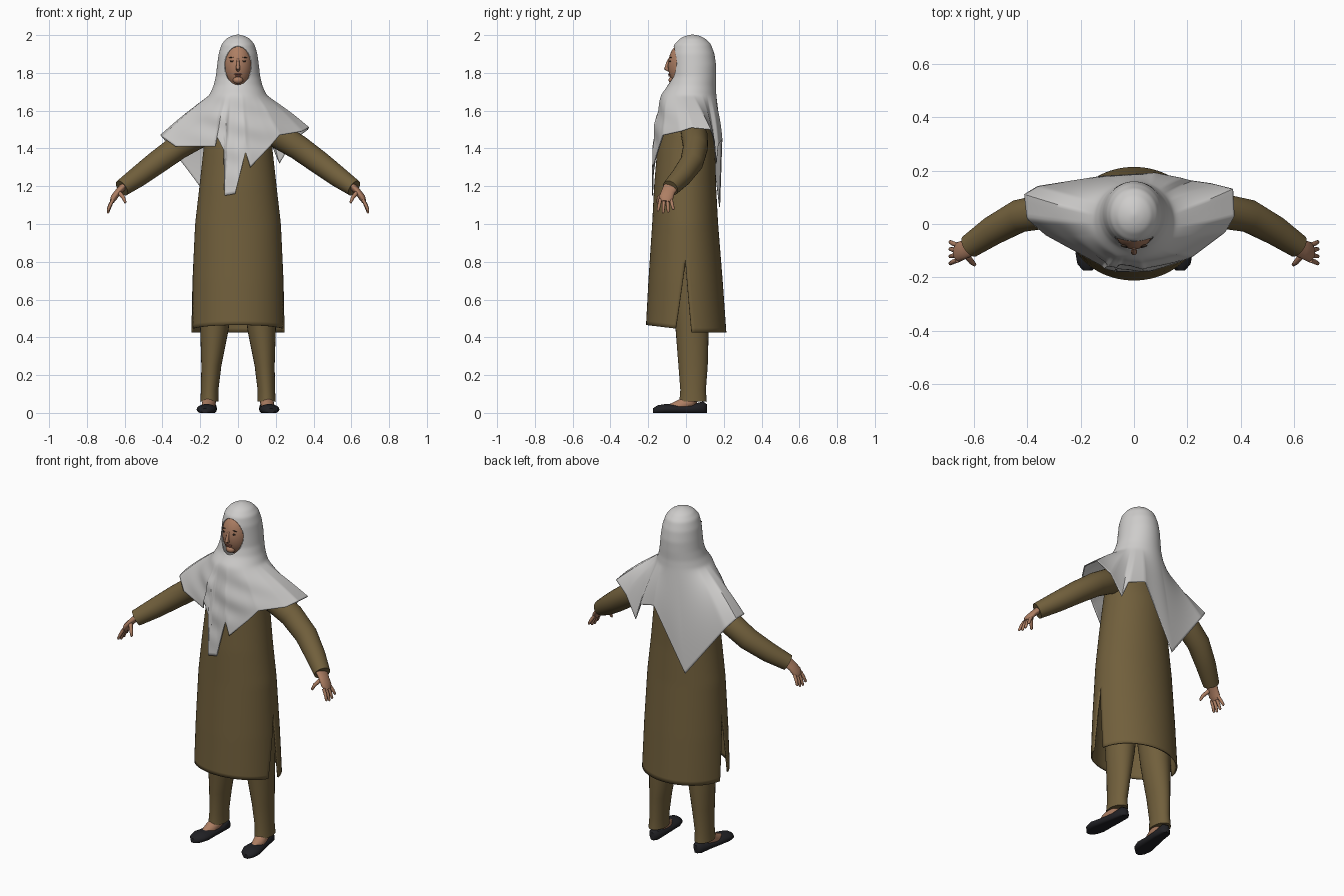
import bpy, bmesh
from math import sin, cos, pi, radians, sqrt
from mathutils import Vector, Matrix

cube = bpy.data.objects.get("Cube")
if cube:
    bpy.data.objects.remove(cube, do_unlink=True)


def material(name, r, g, b):
    mat = bpy.data.materials.new(name)
    mat.use_nodes = True
    mat.diffuse_color = (r, g, b, 1)
    shader = mat.node_tree.nodes["Principled BSDF"]
    shader.inputs["Base Color"].default_value = (r, g, b, 1)
    shader.inputs["Roughness"].default_value = 0.8
    return mat


CLOTH = material("pale grey cloth", 0.62, 0.61, 0.6)
BROWN = material("olive brown cloth", 0.165, 0.115, 0.045)
SKIN = material("skin", 0.42, 0.21, 0.125)
BLACK = material("black leather", 0.015, 0.015, 0.018)
LIP = material("lip", 0.3, 0.11, 0.075)
HAIR = material("dark brow", 0.035, 0.022, 0.015)


def finish(name, bm, mat, thickness=0):
    bmesh.ops.recalc_face_normals(bm, faces=bm.faces)
    mesh = bpy.data.meshes.new(name)
    bm.to_mesh(mesh)
    bm.free()
    mesh.materials.append(mat)
    obj = bpy.data.objects.new(name, mesh)
    bpy.context.collection.objects.link(obj)
    bpy.ops.object.select_all(action="DESELECT")
    obj.select_set(True)
    bpy.context.view_layer.objects.active = obj
    bpy.ops.object.shade_smooth_by_angle(angle=radians(50))
    if thickness:
        solid = obj.modifiers.new("thickness", "SOLIDIFY")
        solid.thickness = thickness
        solid.offset = 0
    return obj


def add_rows(bm, rows, closed=True, caps=True):
    """Bridge rows of points into a skin of quads."""
    grid = [[bm.verts.new(p) for p in row] for row in rows]
    count = len(grid[0])
    for low, high in zip(grid, grid[1:]):
        for i in range(count if closed else count - 1):
            j = (i + 1) % count
            bm.faces.new((low[i], low[j], high[j], high[i]))
    if closed and caps:
        bm.faces.new(grid[0])
        bm.faces.new(grid[-1])


def sample(table, key):
    """Linear lookup in rows sorted by their first value."""
    if key <= table[0][0]:
        return table[0][1:]
    for a, b in zip(table, table[1:]):
        if key <= b[0]:
            t = (key - a[0]) / (b[0] - a[0])
            return [p + (q - p) * t for p, q in zip(a[1:], b[1:])]
    return table[-1][1:]


def oval(u, z, half_width, front, back, cx=0):
    """Point on a level oval; u = 0 faces forward."""
    return Vector((cx + half_width * sin(u),
                   (front + back) / 2 - (back - front) / 2 * cos(u), z))


def tube(name, points, mat, side=1, wide=1, sides=20):
    """Round or flattened tube through (x, y, z, radius) points."""
    centres = [Vector((side * p[0], p[1], p[2])) for p in points]
    rows = []
    for i, c in enumerate(centres):
        along = (centres[min(i + 1, len(points) - 1)] - centres[max(i - 1, 0)]).normalized()
        across = Vector((0, 1, 0))
        across = (across - along * across.dot(along)).normalized()
        up = along.cross(across)
        r = points[i][3]
        rows.append([c + across * r * wide * cos(a) + up * r * sin(a)
                     for a in (2 * pi * k / sides for k in range(sides))])
    bm = bmesh.new()
    add_rows(bm, rows)
    return finish(name, bm, mat)


def ellipsoid(name, centre, size, mat, tilt=0):
    bm = bmesh.new()
    turn = Matrix.Translation(centre) @ Matrix.Rotation(tilt, 4, "Y") @ Matrix.Diagonal((*size, 1))
    bmesh.ops.create_uvsphere(bm, u_segments=32, v_segments=20, radius=1, matrix=turn)
    return finish(name, bm, mat)


# Tunic: front and back panels joined at the sides, split below the hip
tunic = [(0.42, 0.245, -0.21, 0.21), (0.7, 0.237, -0.195, 0.19), (1.0, 0.223, -0.175, 0.166),
         (1.2, 0.2, -0.165, 0.155), (1.4, 0.178, -0.148, 0.15), (1.5, 0.17, -0.125, 0.13),
         (1.58, 0.13, -0.09, 0.1), (1.66, 0.06, -0.04, 0.07)]
bm = bmesh.new()
for middle, gap, lift, dip in ((0, 0.26, 0.015, 0.025), (pi, 0.14, 0, 0)):
    rows = []
    for r in range(51):
        level = 0.425 + 1.235 * r / 50
        split = max(0, (0.8 - level) / 0.375)
        reach = pi / 2 - gap * split
        row = []
        for i in range(33):
            off = reach * (i / 16 - 1)
            z = level + split * (lift + dip * cos(off))
            row.append(oval(middle + off, z, *sample(tunic, z)))
        rows.append(row)
    add_rows(bm, rows, closed=False)
bmesh.ops.remove_doubles(bm, verts=bm.verts, dist=0.0005)
finish("tunic", bm, BROWN, 0.008)

# Head scarf: hood rings that flow into an uneven hem, listed by angle
hood = [(1.68, 0.15, -0.132, 0.158), (1.73, 0.127, -0.095, 0.155), (1.78, 0.115, -0.078, 0.157),
        (1.84, 0.108, -0.075, 0.157), (1.9, 0.1, -0.072, 0.148), (1.95, 0.085, -0.06, 0.13),
        (1.98, 0.06, -0.03, 0.1), (1.995, 0.03, 0, 0.07), (2.0, 0.004, 0.03, 0.04)]
hem = [(0, 0, -0.178, 1.22), (8, 0.04, -0.175, 1.38), (14, 0.065, -0.175, 1.3),
       (30, 0.17, -0.14, 1.41), (42, 0.22, -0.12, 1.47), (65, 0.34, -0.03, 1.49),
       (80, 0.375, 0.03, 1.51), (100, 0.37, 0.13, 1.5), (120, 0.29, 0.15, 1.44),
       (132, 0.22, 0.16, 1.32), (142, 0.18, 0.17, 1.42), (156, 0.08, 0.19, 1.45),
       (200, -0.12, 0.178, 1.09), (245, -0.36, 0.14, 1.41), (262, -0.41, 0.11, 1.47),
       (275, -0.4, 0.02, 1.46), (290, -0.33, -0.04, 1.41), (328, -0.12, -0.155, 1.41),
       (336, -0.11, -0.165, 1.46), (342, -0.075, -0.175, 1.39), (346, -0.072, -0.178, 1.15),
       (356, -0.015, -0.178, 1.16), (360, 0, -0.178, 1.22)]
angles = range(0, 360, 2)
rows = []
for r in range(61):
    z = 2.0 - 0.32 * (r / 60) ** 1.3
    rows.append([oval(radians(a), z, *sample(hood, z)) for a in angles])
collar = rows[-1]
for r in range(1, 31):
    t = r / 30
    row = []
    for a, start in zip(angles, collar):
        p = start.lerp(Vector(sample(hem, a)), t)
        outward = Vector((sin(radians(a)), -cos(radians(a)), 0))
        fold = 0.006 * sin(42 * (p.z + 0.35 * p.x)) * max(0, outward.dot(Vector((0, -1, 0))))
        row.append(p + outward * sin(pi * t) * (0.008 + fold))
    rows.append(row)
for _ in range(3):
    rows = ([rows[0]] + [[(a + b * 2 + c) / 4 for a, b, c in zip(*trio)]
                         for trio in zip(rows, rows[1:], rows[2:])] + [rows[-1]])
bm = bmesh.new()
add_rows(bm, rows, caps=False)
bm.faces.new([v for v in bm.verts][:len(angles)])

# Oval face opening, with its edge pulled onto a clean curve
FACE_Z = 1.838


def opening(v):
    return (v.co.x / 0.07) ** 2 + ((v.co.z - FACE_Z) / 0.102) ** 2 if v.co.y < 0.02 else 9


bmesh.ops.delete(bm, geom=[f for f in bm.faces if all(opening(v) < 1 for v in f.verts)],
                 context="FACES")
for v in bm.verts:
    e = opening(v)
    if e < 1:
        v.co.x /= sqrt(e)
        v.co.z = FACE_Z + (v.co.z - FACE_Z) / sqrt(e)
finish("head_scarf", bm, CLOTH, 0.005)

# Head and face
ellipsoid("head", (0, -0.005, 1.84), (0.078, 0.09, 0.125), SKIN)
tube("nose", [(0, -0.088, 1.875, 0.006), (0, -0.1, 1.845, 0.008), (0, -0.105, 1.823, 0.012),
              (0, -0.09, 1.813, 0.008)], SKIN)
ellipsoid("chin", (0, -0.07, 1.762), (0.027, 0.022, 0.02), SKIN)
ellipsoid("upper_lip", (0, -0.088, 1.793), (0.02, 0.006, 0.004), LIP)
ellipsoid("lower_lip", (0, -0.086, 1.785), (0.016, 0.007, 0.005), LIP)

for side, label in ((1, "left"), (-1, "right")):
    ellipsoid(label + "_eye", (side * 0.03, -0.084, 1.862), (0.013, 0.005, 0.005), HAIR)
    ellipsoid(label + "_eyebrow", (side * 0.033, -0.081, 1.882), (0.017, 0.005, 0.002),
              HAIR, side * 0.12)

    # Sleeve and hand
    tube(label + "_sleeve", [(0.12, 0.03, 1.5, 0.06), (0.22, 0.045, 1.465, 0.07),
                             (0.32, 0.05, 1.405, 0.066), (0.43, 0.03, 1.325, 0.062),
                             (0.53, -0.025, 1.25, 0.055), (0.615, -0.083, 1.19, 0.045)],
         BROWN, side, sides=28)
    tube(label + "_palm", [(0.6, -0.075, 1.205, 0.02), (0.635, -0.095, 1.17, 0.017),
                           (0.657, -0.105, 1.14, 0.018), (0.668, -0.107, 1.118, 0.012)],
         SKIN, side, wide=2.1)
    for n, length in enumerate((0.058, 0.068, 0.064, 0.05)):
        y = -0.136 + 0.019 * n
        spread = 0.008 * (n - 1.5)
        tube(f"{label}_finger_{n + 1}",
             [(0.661, y, 1.13, 0.009), (0.678, y + spread / 2, 1.127 - length / 2, 0.009),
              (0.688, y + spread, 1.13 - length, 0.007),
              (0.69, y + spread, 1.125 - length, 0.003)], SKIN, side, sides=10)
    tube(label + "_thumb", [(0.63, -0.115, 1.168, 0.012), (0.607, -0.143, 1.14, 0.01),
                            (0.597, -0.152, 1.115, 0.007), (0.596, -0.153, 1.11, 0.003)],
         SKIN, side, sides=10)

    # Trouser leg
    leg = [(0.06, 0.048, -0.035, 0.11, 0.152), (0.12, 0.046, -0.03, 0.105, 0.15),
           (0.25, 0.053, -0.04, 0.115, 0.141), (0.44, 0.075, -0.055, 0.12, 0.125),
           (0.8, 0.1, -0.09, 0.12, 0.11)]
    bm = bmesh.new()
    add_rows(bm, [[oval(2 * pi * i / 28, z, w, f, b, side * c) for i in range(28)]
                  for z, w, f, b, c in leg])
    finish(label + "_trouser_leg", bm, BROWN)

    # Foot and slipper
    tube(label + "_foot", [(0.15, 0.045, 0.1, 0.036), (0.152, 0.02, 0.06, 0.036),
                           (0.16, -0.04, 0.032, 0.034), (0.165, -0.09, 0.024, 0.02)], SKIN, side)
    shoe = [(0.112, 0.145, 0.012, 0.045), (0.09, 0.146, 0.034, 0.06), (0.03, 0.15, 0.038, 0.046),
            (-0.05, 0.16, 0.046, 0.044), (-0.11, 0.166, 0.053, 0.047),
            (-0.15, 0.17, 0.042, 0.04), (-0.175, 0.174, 0.016, 0.024)]
    bm = bmesh.new()
    add_rows(bm, [[Vector((side * (c + w * cos(a)), y, max(0, h * (0.4 + 0.6 * sin(a)))))
                   for a in (2 * pi * i / 24 for i in range(24))] for y, c, w, h in shoe])
    finish(label + "_slipper", bm, BLACK)
